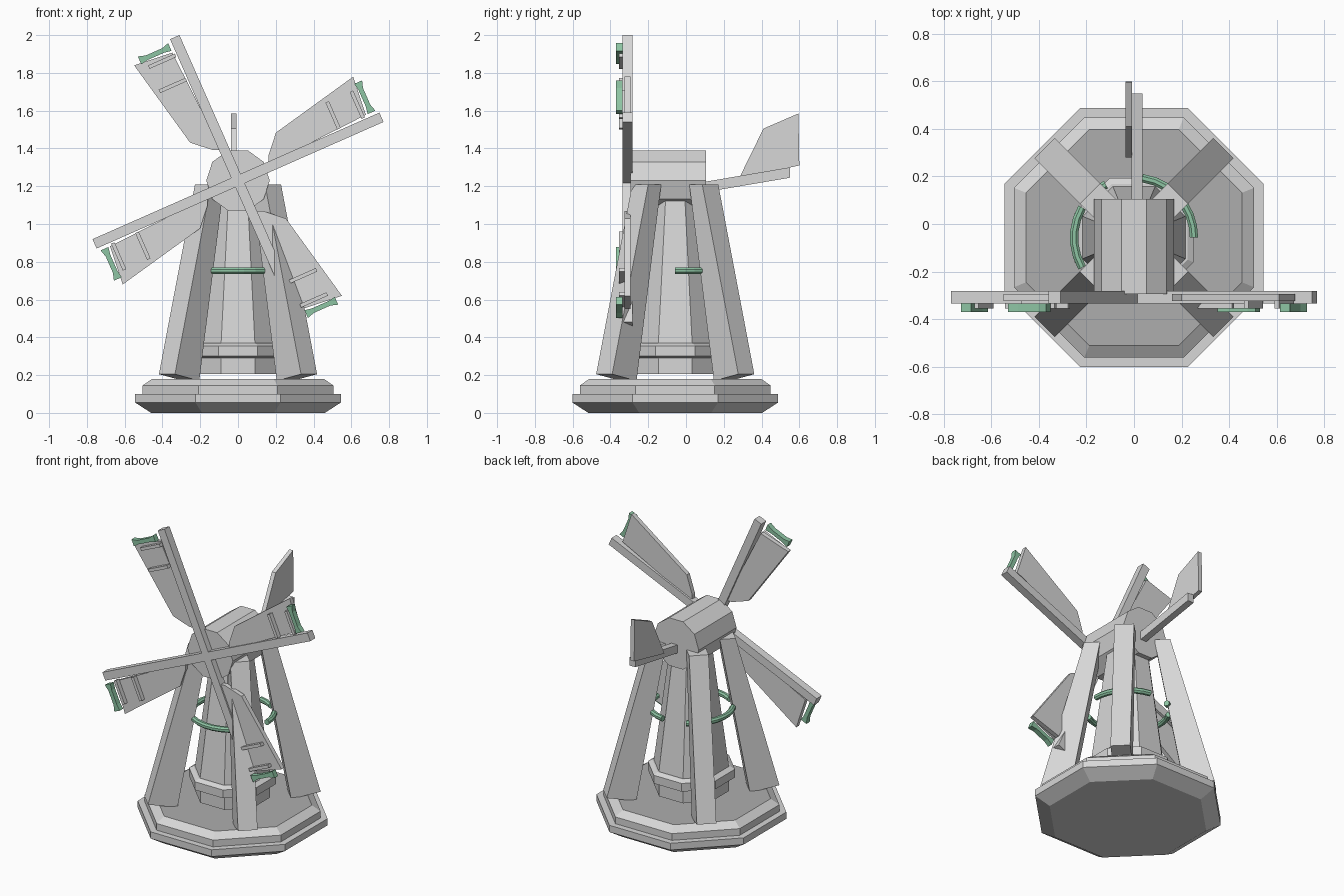
import bpy, bmesh, math
from mathutils import Vector

if "Cube" in bpy.data.objects:
    bpy.data.objects.remove(bpy.data.objects["Cube"])

CY = -0.057          # centre of base and tower along y
HUB_Z = 1.23         # height of the sail axis


def material(name, rgb):
    m = bpy.data.materials.new(name)
    m.diffuse_color = (*rgb, 1)
    m.use_nodes = True
    m.node_tree.nodes["Principled BSDF"].inputs["Base Color"].default_value = m.diffuse_color
    return m


GREY = material("light grey", (0.68, 0.68, 0.68))
DARK = material("floor grey", (0.42, 0.42, 0.42))
GREEN = material("soft green", (0.27, 0.56, 0.37))


def finish(name, bm, mat):
    bmesh.ops.recalc_face_normals(bm, faces=bm.faces)
    me = bpy.data.meshes.new(name)
    bm.to_mesh(me)
    bm.free()
    me.materials.append(mat)
    ob = bpy.data.objects.new(name, me)
    bpy.context.collection.objects.link(ob)
    return ob


def loft(name, rings, mat):
    """Skin closed rings of points and cap both ends."""
    bm = bmesh.new()
    loops = [[bm.verts.new(p) for p in r] for r in rings]
    n = len(loops[0])
    for a, b in zip(loops, loops[1:]):
        for i in range(n):
            j = (i + 1) % n
            bm.faces.new((a[i], a[j], b[j], b[i]))
    bm.faces.new(loops[0])
    bm.faces.new(loops[-1])
    return finish(name, bm, mat)


def octagon(apothem, z):
    r = apothem / math.cos(math.pi / 8)
    return [(r * math.cos(math.pi / 8 + k * math.pi / 4),
             CY + r * math.sin(math.pi / 8 + k * math.pi / 4), z) for k in range(8)]


def stack(name, profile, mat=GREY):
    return loft(name, [octagon(a, z) for a, z in profile], mat)


def slab_x(name, outline, x0, x1):
    """Extrude a (y, z) outline along x."""
    return loft(name, [[(x, y, z) for y, z in outline] for x in (x0, x1)], GREY)


def sail_slab(name, outline, y0, y1, angle, mat=GREY):
    """Extrude an outline given along and across a sail arm."""
    c, s = math.cos(angle), math.sin(angle)
    return loft(name, [[(u * c - v * s, y, HUB_Z + u * s + v * c) for u, v in outline]
                       for y in (y0, y1)], mat)


# Stepped eight-sided base; its top face is the darker floor
stack("base_lower", [(0.46, 0), (0.545, 0.055), (0.545, 0.1)])
upper = stack("base_upper", [(0.505, 0.095), (0.505, 0.145), (0.455, 0.18)])
upper.data.materials.append(DARK)
for f in upper.data.polygons:
    if f.normal.z > 0.9:
        f.material_index = 1

# Tower
stack("tower_plinth", [(0.215, 0.205), (0.215, 0.31)])
stack("tower_ring", [(0.215, 0.29), (0.25, 0.30), (0.25, 0.355), (0.225, 0.37)])
stack("tower_body", [(0.217, 0.36), (0.115, 1.2)])

# Four leaning legs on the diagonals, deeper at the foot
for k in range(4):
    a = math.pi / 4 + k * math.pi / 2
    out = Vector((math.cos(a), math.sin(a), 0))
    side = Vector((-out.y, out.x, 0))

    def leg_ring(r_in, z_in, r_out, z_out):
        return [Vector((0, CY, z)) + out * r + side * t for r, z, t in
                ((r_in, z_in, -0.06), (r_out, z_out, -0.06),
                 (r_out, z_out, 0.06), (r_in, z_in, 0.06))]
    loft("leg", [leg_ring(0.35, 0.17, 0.532, 0.205), leg_ring(0.165, 1.21, 0.262, 1.21)], GREY)

# Ten-sided cap
loft("cap", [[(0.168 * math.cos(math.radians(36 * k)), y,
               HUB_Z + 0.168 * math.sin(math.radians(36 * k))) for k in range(10)]
             for y in (-0.295, 0.105)], GREY)

# Tail boom and fin
slab_x("tail_boom", [(0.08, 1.165), (0.55, 1.245), (0.55, 1.30), (0.08, 1.22)], -0.01, 0.035)
slab_x("tail_fin", [(0.28, 1.24), (0.41, 1.505), (0.595, 1.585), (0.6, 1.31)], -0.036, -0.008)

# Four sails: spar, blade, two battens and a green tip bar
BLADE = [(0.18, 0.0), (0.2, 0.055), (0.286, 0.151), (0.78, 0.257), (0.76, 0.045), (0.39, 0.025)]
TIP = [(0.77, 0.045), (0.815, 0.045), (0.803, 0.085), (0.803, 0.18),
       (0.815, 0.22), (0.77, 0.22), (0.777, 0.18), (0.777, 0.085)]
for k in range(4):
    a = math.radians(23.8 + 90 * k)
    sail_slab("sail_spar", [(0, -0.027), (0.83, -0.027), (0.83, 0.027), (0, 0.027)],
              -0.335, -0.282, a)
    sail_slab("sail_blade", BLADE, -0.325, -0.295, a)
    for u in (0.6, 0.74):
        sail_slab("sail_batten", [(u - 0.01, 0.035), (u + 0.01, 0.035),
                                  (u + 0.01, 0.19), (u - 0.01, 0.19)], -0.355, -0.32, a)
    sail_slab("sail_tip_bar", TIP, -0.37, -0.335, a, GREEN)

# Broken green railing around the tower
for start, end, steps in ((237, 303, 5), (150, 210, 5), (0, 33, 3), (57, 82, 2), (118, 124, 1)):
    rings = []
    for i in range(steps + 1):
        t = math.radians(start + (end - start) * i / steps)
        rings.append([(r * math.cos(t), CY + r * math.sin(t), z) for r, z in
                      ((0.235, 0.745), (0.245, 0.735), (0.26, 0.735), (0.27, 0.745),
                       (0.27, 0.76), (0.26, 0.77), (0.245, 0.77), (0.235, 0.76))])
    loft("railing", rings, GREEN)
